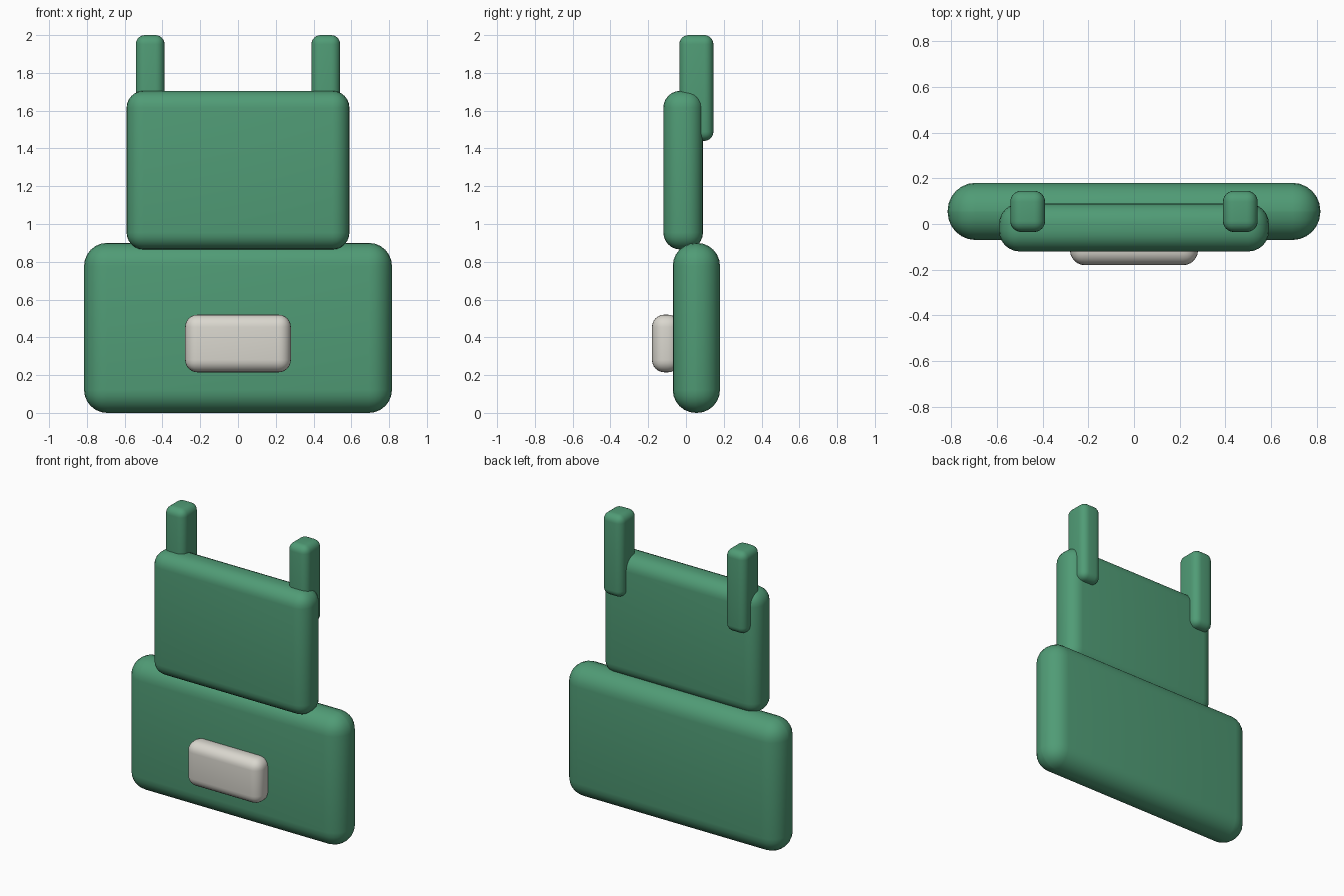
import bpy

if "Cube" in bpy.data.objects:
    bpy.data.objects.remove(bpy.data.objects["Cube"])

green = bpy.data.materials.new("green")
green.diffuse_color = (0.08, 0.33, 0.18, 1)
green.use_nodes = True
green.node_tree.nodes["Principled BSDF"].inputs["Base Color"].default_value = green.diffuse_color
cream = bpy.data.materials.new("cream")
cream.diffuse_color = (0.70, 0.68, 0.62, 1)
cream.use_nodes = True
cream.node_tree.nodes["Principled BSDF"].inputs["Base Color"].default_value = cream.diffuse_color


def rounded_box(name, lo, hi, radius, mat):
    """Box between two corners with rounded edges."""
    bpy.ops.mesh.primitive_cube_add(size=1, location=[(a + b) / 2 for a, b in zip(lo, hi)])
    ob = bpy.context.object
    ob.name = name
    ob.scale = [b - a for a, b in zip(lo, hi)]
    bpy.ops.object.transform_apply(location=False, rotation=False, scale=True)
    bev = ob.modifiers.new("round", 'BEVEL')
    bev.width = radius
    bev.segments = 6
    bpy.ops.object.modifier_apply(modifier=bev.name)
    bpy.ops.object.shade_smooth_by_angle()
    ob.data.materials.append(mat)
    return ob


# Wide lower panel and narrower bib above it
rounded_box("lower_panel", (-0.815, -0.07, 0), (0.815, 0.18, 0.90), 0.122, green)
rounded_box("bib", (-0.59, -0.12, 0.865), (0.59, 0.09, 1.705), 0.09, green)

# Front pocket
rounded_box("pocket", (-0.28, -0.18, 0.215), (0.28, -0.03, 0.52), 0.065, cream)

# Shoulder straps, one on each side
for side, x in (("left", -0.465), ("right", 0.465)):
    rounded_box("strap_" + side, (x - 0.076, -0.035, 1.44), (x + 0.076, 0.145, 2.0), 0.048, green)
